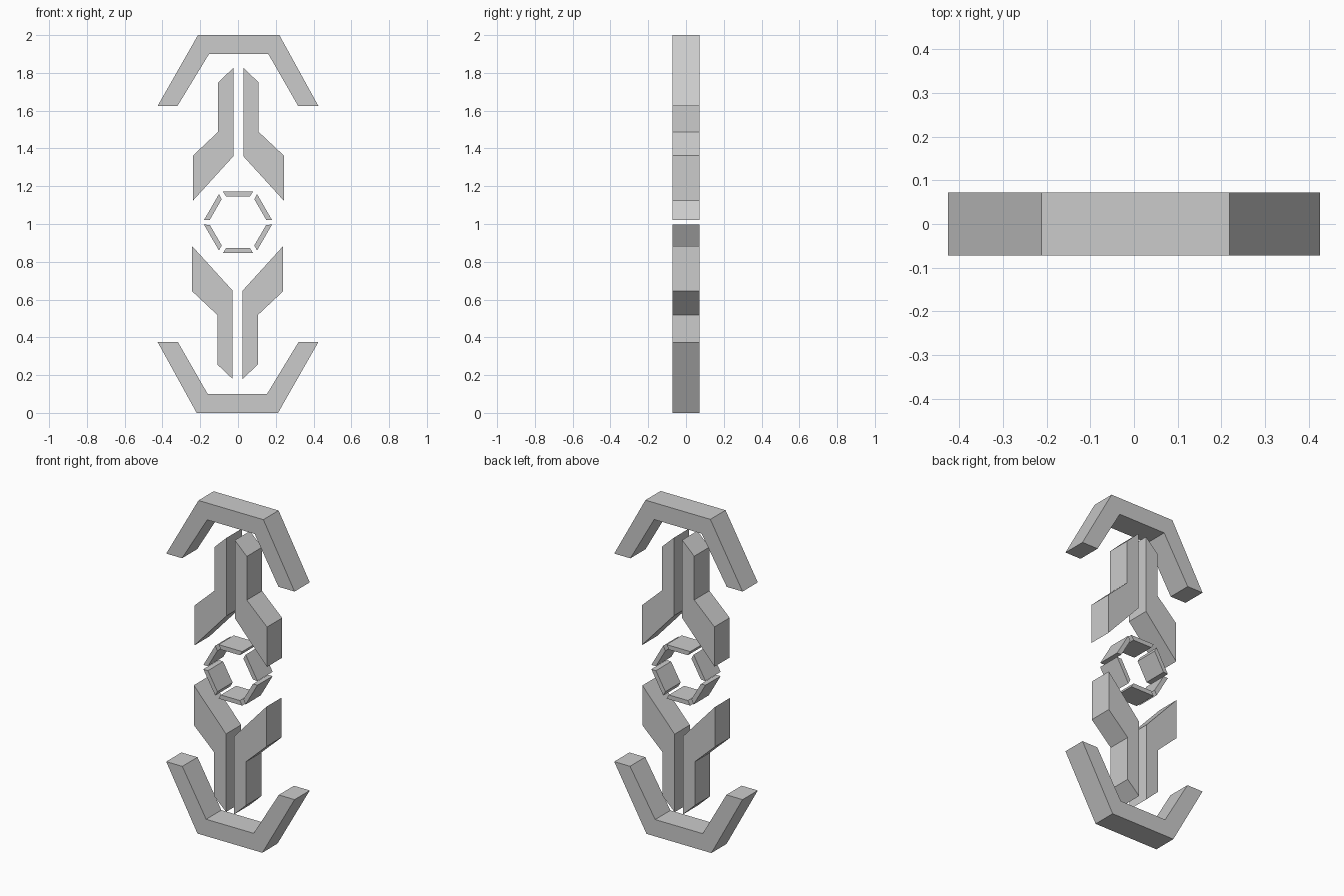
import bpy, bmesh, math

if "Cube" in bpy.data.objects:
    bpy.data.objects.remove(bpy.data.objects["Cube"])

HALF_DEPTH = 0.072


def plate(name, pts):
    """Extrude an (x, z) outline through the full depth."""
    bm = bmesh.new()
    face = bm.faces.new([bm.verts.new((x, -HALF_DEPTH, z)) for x, z in pts])
    ext = bmesh.ops.extrude_face_region(bm, geom=[face])
    verts = [g for g in ext["geom"] if isinstance(g, bmesh.types.BMVert)]
    bmesh.ops.translate(bm, verts=verts, vec=(0, 2 * HALF_DEPTH, 0))
    bmesh.ops.recalc_face_normals(bm, faces=bm.faces)
    mesh = bpy.data.meshes.new(name)
    bm.to_mesh(mesh)
    bm.free()
    obj = bpy.data.objects.new(name, mesh)
    bpy.context.collection.objects.link(obj)
    return obj


def half_turn(pts, cz):
    """Rotate an outline by 180 degrees about (0, cz)."""
    return [(-x, 2 * cz - z) for x, z in pts]


# Outer arches, top and bottom
arch = [(-0.426, 1.624), (-0.212, 2.0), (0.219, 2.0), (0.426, 1.624),
        (0.319, 1.624), (0.161, 1.899), (-0.154, 1.899), (-0.321, 1.624)]
plate("upper_arch", arch)
plate("lower_arch", half_turn(arch, 1.0))

# Cranked blades: a mirrored pair above, turned round for the pair below
blade = [(0.029, 1.826), (0.109, 1.750), (0.109, 1.488),
         (0.243, 1.362), (0.243, 1.123), (0.029, 1.358)]
mirrored = [(0.004 - x, z) for x, z in blade]
for side, pts in (("right", blade), ("left", mirrored)):
    plate(f"upper_blade_{side}", pts)
for side, pts in (("left", blade), ("right", mirrored)):
    plate(f"lower_blade_{side}", half_turn(pts, 1.003))

# Central hexagonal ring of six separate segments
RING_Z = 1.009
segment = [(-0.079, 0.162), (0.079, 0.162), (0.063, 0.136), (-0.063, 0.136)]
for i in range(6):
    c, s = math.cos(i * math.pi / 3), math.sin(i * math.pi / 3)
    plate(f"ring_segment_{i + 1}",
          [(x * c - z * s, RING_Z + x * s + z * c) for x, z in segment])
